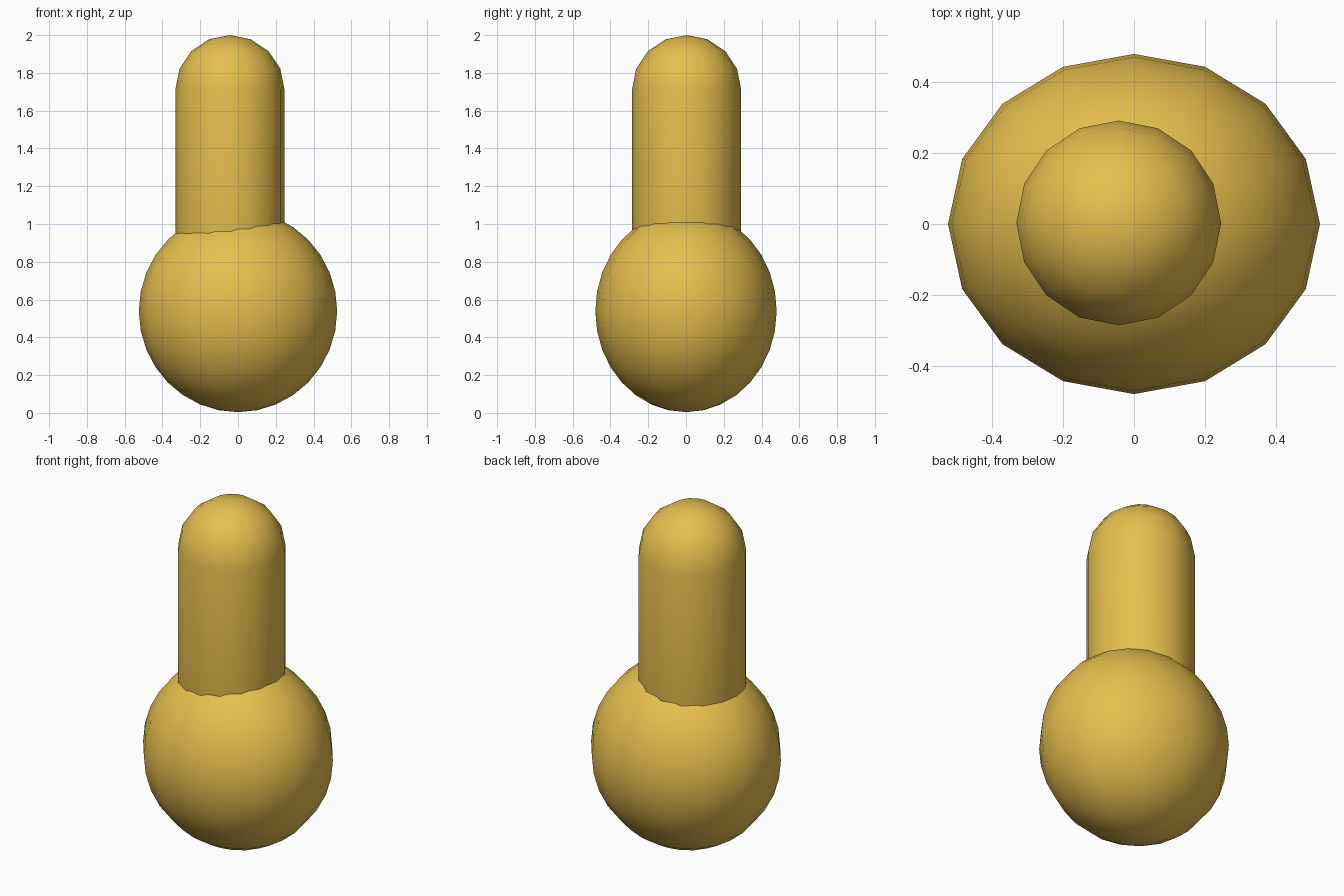
import bpy, bmesh
from math import sin, cos, pi

if "Cube" in bpy.data.objects:
    bpy.data.objects.remove(bpy.data.objects["Cube"])

gold = bpy.data.materials.new("gold")
gold.diffuse_color = (0.79, 0.52, 0.075, 1)
gold.use_nodes = True
gold.node_tree.nodes["Principled BSDF"].inputs["Base Color"].default_value = gold.diffuse_color

SIDES = 16


def lathe(name, profile, scale, centre):
    """Revolve a pole-to-pole (radius, z) profile into a closed smooth mesh."""
    bm = bmesh.new()
    bottom = bm.verts.new((0, 0, profile[0][1]))
    top = bm.verts.new((0, 0, profile[-1][1]))
    rings = [[bm.verts.new((r * cos(2 * pi * i / SIDES), r * sin(2 * pi * i / SIDES), z))
              for i in range(SIDES)] for r, z in profile[1:-1]]
    for i in range(SIDES):
        j = (i + 1) % SIDES
        bm.faces.new((bottom, rings[0][j], rings[0][i]))
        bm.faces.new((top, rings[-1][i], rings[-1][j]))
        for a, b in zip(rings, rings[1:]):
            bm.faces.new((a[i], a[j], b[j], b[i]))
    bmesh.ops.scale(bm, vec=scale, verts=bm.verts)
    bmesh.ops.translate(bm, vec=centre, verts=bm.verts)
    for f in bm.faces:
        f.smooth = True
    mesh = bpy.data.meshes.new(name)
    bm.to_mesh(mesh)
    bm.free()
    mesh.materials.append(gold)
    obj = bpy.data.objects.new(name, mesh)
    bpy.context.collection.objects.link(obj)
    return obj


# Round base: slightly flattened ball with 16 rings
ball = [(sin(pi * k / 16), -cos(pi * k / 16)) for k in range(17)]
lathe("round_base", ball, (0.525, 0.48, 0.535), (0, 0, 0.539))

# Upright stem: capsule with its lower end buried in the base
R, LOW, HIGH = 0.289, 0.75, 1.711
arc = [k * pi / 8 for k in range(5)]
capsule = [(R * sin(a), LOW - R * cos(a)) for a in arc]
capsule += [(R * cos(a), HIGH + R * sin(a)) for a in arc]
lathe("stem", capsule, (1, 1, 1), (-0.043, 0.003, 0))
